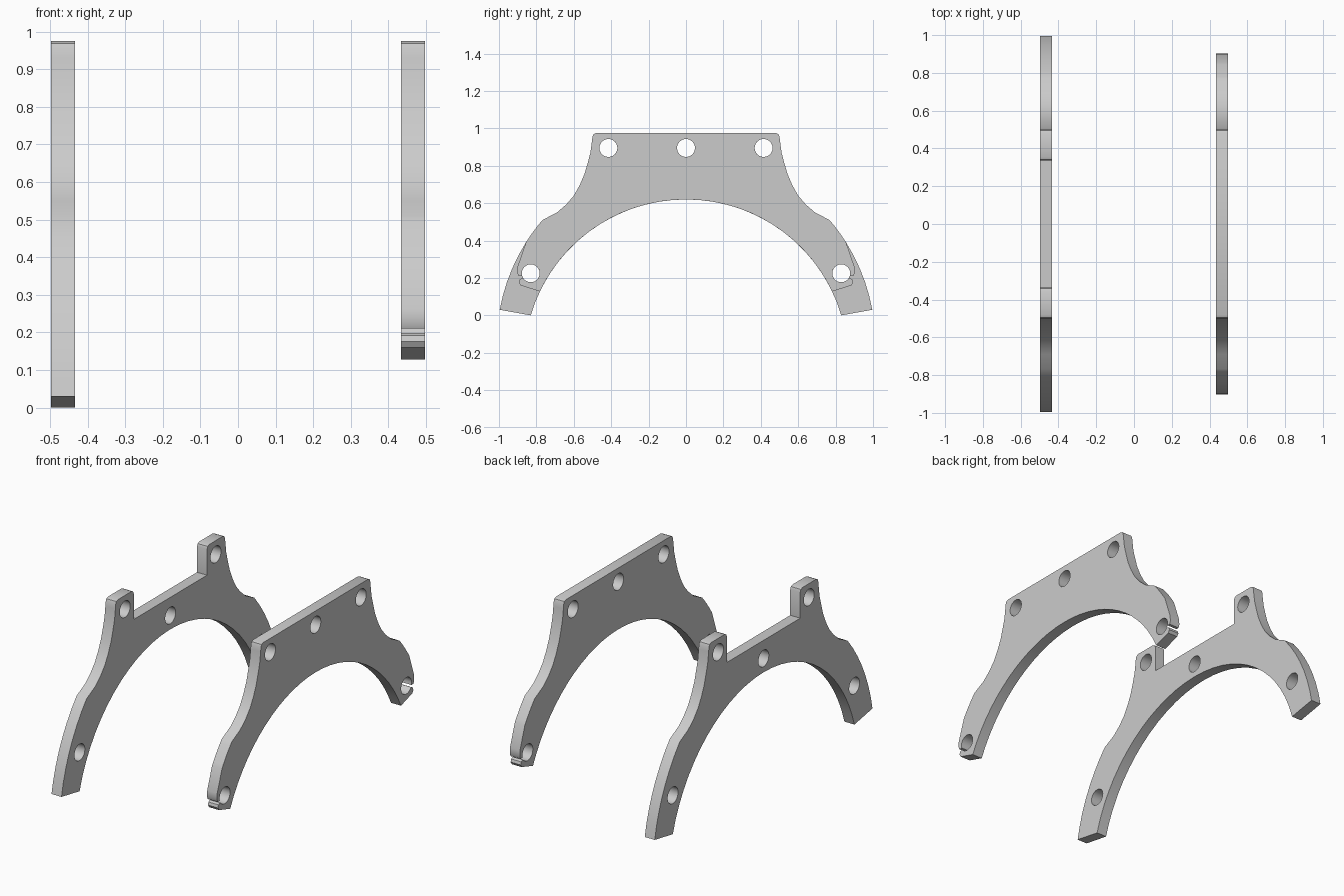
import bpy, bmesh
from math import sin, cos, radians, asin, sqrt, pi

if "Cube" in bpy.data.objects:
    bpy.data.objects.remove(bpy.data.objects["Cube"])

HALF_T = 0.032                      # half plate thickness
ARCH_R, ARCH_Z = 0.866, -0.246      # inner arch circle
RIM_R, RIM_Z = 1.012, -0.15         # outer leg circle
HOLE_R = 0.048


def arc(cy, cz, r, a0, a1, n):
    return [(cy + r * cos(radians(a0 + (a1 - a0) * i / n)),
             cz + r * sin(radians(a0 + (a1 - a0) * i / n))) for i in range(n + 1)]


def angle_at(z, cz, r):
    return asin((z - cz) / r) * 180 / pi


def arch(z_end):
    # inner arch, from the leg foot up to the crown
    return arc(0, ARCH_Z, ARCH_R, angle_at(z_end, ARCH_Z, ARCH_R), 90, 14)


def rim(z_end):
    # shoulder sweep, then the outer edge of the leg
    shoulder = [(0.48, 0.975), (0.494, 0.969), (0.5, 0.955), (0.503, 0.93),
                (0.511, 0.87), (0.524, 0.82), (0.543, 0.755), (0.569, 0.695),
                (0.60, 0.64), (0.64, 0.593), (0.69, 0.55)]
    return shoulder + arc(0, RIM_Z, RIM_R, angle_at(0.51, RIM_Z, RIM_R),
                          angle_at(z_end, RIM_Z, RIM_R), 7)


def plate(name, x, half, holes):
    # mirrored flat outline with round holes, extruded along x
    outline = half + [(-y, z) for y, z in reversed(half) if abs(y) > 1e-6]
    loops = [outline] + [arc(y, z, HOLE_R, 0, 345, 23) for y, z in holes]
    cu = bpy.data.curves.new(name, 'CURVE')
    cu.dimensions = '2D'
    cu.fill_mode = 'BOTH'
    cu.extrude = HALF_T
    for pts in loops:
        s = cu.splines.new('POLY')
        s.points.add(len(pts) - 1)
        for p, (y, z) in zip(s.points, pts):
            p.co = (y, z, 0, 1)
        s.use_cyclic_u = True
    ob = bpy.data.objects.new(name, cu)
    bpy.context.collection.objects.link(ob)
    ob.rotation_euler = (pi / 2, 0, pi / 2)
    ob.location.x = x
    bpy.ops.object.select_all(action='DESELECT')
    bpy.context.view_layer.objects.active = ob
    ob.select_set(True)
    bpy.ops.object.convert(target='MESH')
    bm = bmesh.new()
    bm.from_mesh(ob.data)
    bmesh.ops.remove_doubles(bm, verts=bm.verts, dist=1e-4)
    bmesh.ops.recalc_face_normals(bm, faces=bm.faces)
    bm.to_mesh(ob.data)
    bm.free()
    bpy.ops.object.shade_smooth_by_angle(angle=radians(30))


# notched plate with two lugs and long legs
lug = [(0, 0.805), (0.335, 0.805), (0.335, 0.955), (0.341, 0.969), (0.355, 0.975)]
plate("notched_plate", -0.465, lug + rim(0.03) + arch(0.0),
      [(-0.415, 0.895), (0.415, 0.895), (0, 0.70), (-0.83, 0.225), (0.83, 0.225)])

# solid plate whose short legs end in slotted clips around the pin holes
clip = [(0.90, 0.262), (0.902, 0.228), (0.895, 0.211)]
clip += arc(0.83, 0.225, HOLE_R, -16, 322, 22)
clip += [(0.875, 0.199), (0.889, 0.192), (0.894, 0.176), (0.884, 0.16)]
plate("clip_plate", 0.465, rim(0.39) + clip + arch(0.128),
      [(-0.415, 0.895), (0.415, 0.895), (0, 0.895)])
